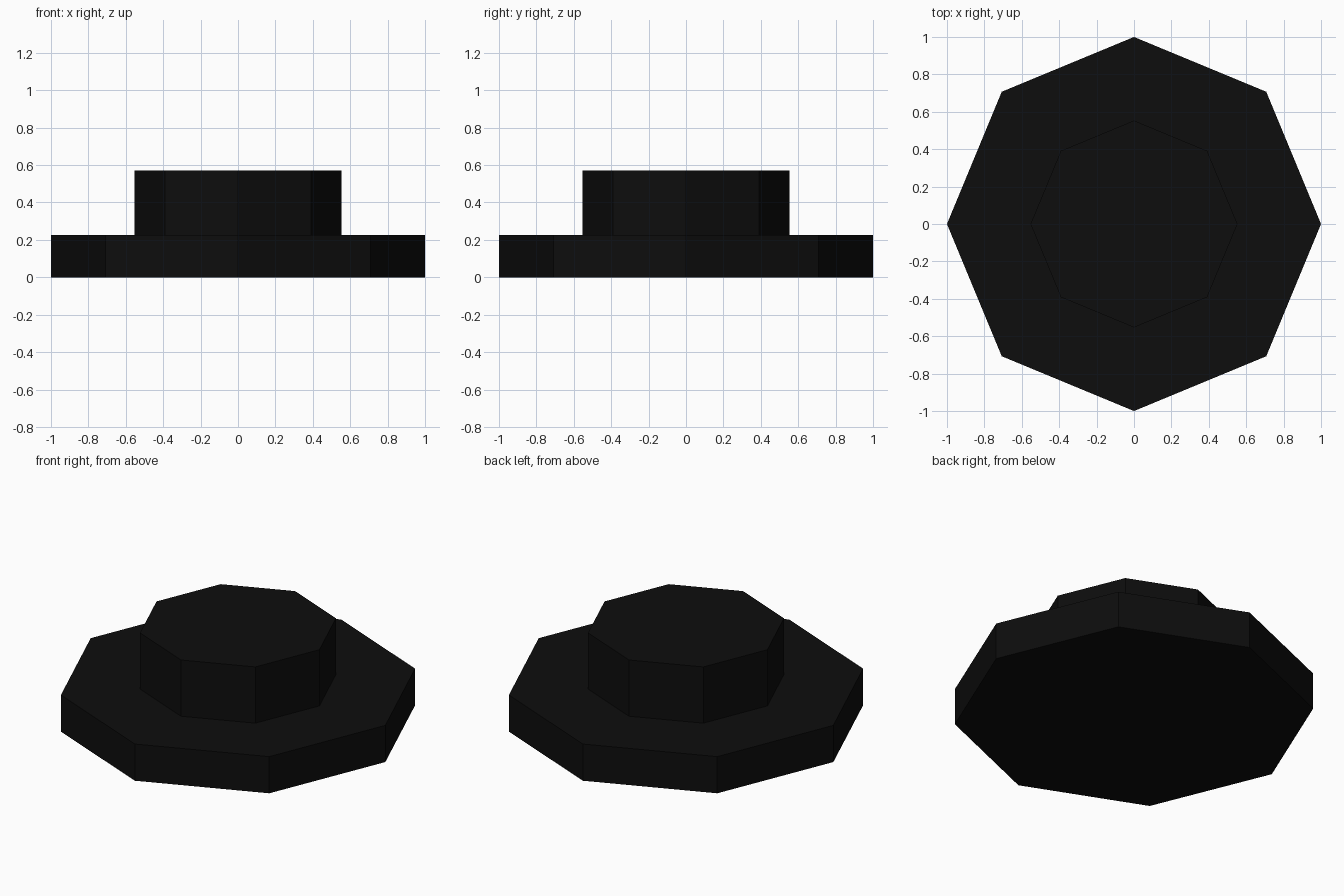
import bpy

if "Cube" in bpy.data.objects:
    bpy.data.objects.remove(bpy.data.objects["Cube"])

black = bpy.data.materials.new("near_black")
black.diffuse_color = (0.004, 0.004, 0.004, 1.0)
black.use_nodes = True
black.node_tree.nodes["Principled BSDF"].inputs["Base Color"].default_value = black.diffuse_color


def octagon_disc(name, radius, z0, z1):
    """Flat-sided octagonal prism with corners on the x and y axes."""
    bpy.ops.mesh.primitive_cylinder_add(
        vertices=8, radius=radius, depth=z1 - z0, location=(0, 0, (z0 + z1) / 2))
    obj = bpy.context.object
    obj.name = name
    obj.data.materials.append(black)
    return obj


# Wide base flange
octagon_disc("base_flange", 1.0, 0.0, 0.225)
# Narrower raised boss on top
octagon_disc("raised_boss", 0.553, 0.225, 0.57)
